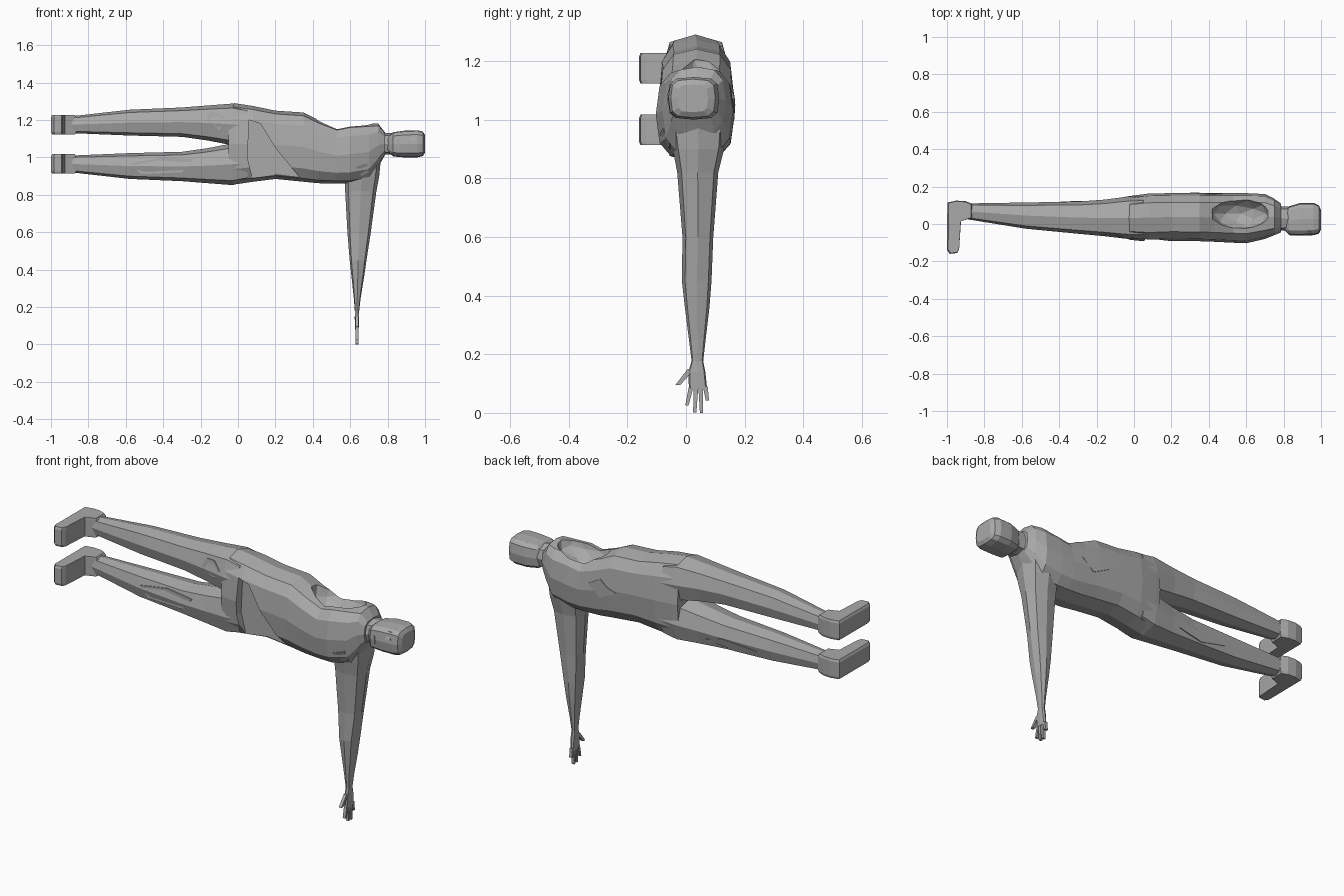
import bpy, bmesh, math
from mathutils import Vector

cube = bpy.data.objects.get("Cube")
if cube:
    bpy.data.objects.remove(cube, do_unlink=True)

MID = 1.07  # height of the body's line of symmetry
GREY = (.4, .4, .4, 1)
grey = bpy.data.materials.new("plain grey")
grey.diffuse_color = GREY
grey.use_nodes = True
grey.node_tree.nodes["Principled BSDF"].inputs["Base Color"].default_value = GREY


def finish(bm, name):
    bmesh.ops.recalc_face_normals(bm, faces=bm.faces)
    mesh = bpy.data.meshes.new(name)
    bm.to_mesh(mesh)
    bm.free()
    mesh.materials.append(grey)
    obj = bpy.data.objects.new(name, mesh)
    bpy.context.collection.objects.link(obj)
    return obj


def skin(name, rings):
    """Bridge equal rings of points and cap both ends."""
    bm = bmesh.new()
    rows = [[bm.verts.new(p) for p in ring] for ring in rings]
    count = len(rows[0])
    for low, high in zip(rows, rows[1:]):
        for i in range(count):
            j = (i + 1) % count
            bm.faces.new((low[i], low[j], high[j], high[i]))
    bm.faces.new(rows[0])
    bm.faces.new(rows[-1])
    return finish(bm, name)


def loft(name, sections, place, sides=8, power=.7):
    """Sections are (position, a min, a max, b min, b max)."""
    def rounded(v):
        return math.copysign(abs(v) ** power, v) if abs(v) > 1e-6 else 0
    rings = []
    for t, a0, a1, b0, b1 in sections:
        ring = []
        for i in range(sides):
            angle = math.tau * i / sides
            a = (a0 + a1) / 2 + rounded(math.cos(angle)) * (a1 - a0) / 2
            b = (b0 + b1) / 2 + rounded(math.sin(angle)) * (b1 - b0) / 2
            ring.append(place(t, a, b))
        rings.append(ring)
    return skin(name, rings)


def along_x(t, a, b):
    return (t, a, b)


def along_z(t, a, b):
    return (a, b, t)


def cut(obj, cutter):
    mod = obj.modifiers.new("tear", 'BOOLEAN')
    mod.operation = 'DIFFERENCE'
    mod.solver = 'EXACT'
    mod.object = cutter
    bpy.context.view_layer.objects.active = obj
    bpy.ops.object.modifier_apply(modifier=mod.name)
    bpy.data.objects.remove(cutter, do_unlink=True)


def patch(name, target, outline, side):
    """Thin ragged flap lying on a surface, outlined in x and z."""
    hits = []
    for x, z in outline:
        ok, spot, _, _ = target.ray_cast(Vector((x, side, z)), Vector((0, -side, 0)))
        if ok:
            hits.append(spot)
    if len(hits) > 2:
        lift = Vector((0, side * .004, 0))
        skin(name, [[p - lift for p in hits], [p + lift for p in hits]])


# Torso, from the hips to the base of the neck
torso = loft("torso", [
    (-.05, -.075, .145, .87, 1.275), (-.02, -.085, .15, .855, 1.29),
    (.08, -.095, .163, .87, 1.275), (.2, -.09, .165, .885, 1.25),
    (.35, -.092, .165, .87, 1.24), (.43, -.095, .165, .862, 1.2),
    (.53, -.1, .165, .86, 1.16), (.6, -.103, .165, .86, 1.175),
    (.7, -.08, .16, .88, 1.18), (.75, -.06, .135, .95, 1.18),
    (.785, -.045, .11, 1.01, 1.135)], along_x, 12)

# Open shoulder where the missing arm was
bm = bmesh.new()
bmesh.ops.create_icosphere(bm, subdivisions=2, radius=1)
for v in bm.verts:
    v.co = Vector((.57 + v.co.x * .16, .055 + v.co.y * .088, 1.2 + v.co.z * .12))
cut(torso, finish(bm, "shoulder_cutter"))

# Shallow tear across the belly
tear = [(.06, 1.2), (.12, 1.18), (.2, 1.05), (.35, .87), (.3, .84), (.09, .84), (.05, 1.0)]
cut(torso, skin("belly_cutter", [[(x, y, z) for x, z in tear] for y in (-.2, -.045)]))

# Neck and head
loft("neck", [(.73, -.04, .11, 1.0, 1.14), (.79, -.035, .095, 1.015, 1.13),
              (.85, -.03, .09, 1.015, 1.13)], along_x)
head = loft("head", [
    (.8, -.03, .07, 1.03, 1.11), (.83, -.06, .095, 1.005, 1.135),
    (.89, -.062, .113, 1.0, 1.143), (.96, -.06, .113, 1.0, 1.145),
    (.988, -.052, .1, 1.007, 1.138), (1.0, -.03, .075, 1.025, 1.12)],
    along_x, 12, .55)
patch("brow", head, [(.92, 1.09), (.95, 1.09), (.95, 1.13), (.93, 1.13)], -1)
patch("mouth", head, [(.85, 1.05), (.86, 1.05), (.86, 1.09), (.85, 1.09)], -1)

# Legs and feet, mirrored about the body's line of symmetry
legs = {}
for side, s in (("right", 1), ("left", -1)):
    def mirrored(t, a, b):
        return (t, a, MID + s * b)
    legs[side] = loft(side + "_leg", [
        (-.89, .025, .11, .06, .15), (-.58, -.025, .115, .047, .185),
        (-.3, -.052, .12, .04, .197), (-.16, -.065, .13, .02, .208),
        (-.03, -.08, .147, -.005, .218), (.05, -.08, .15, 0, .2)], mirrored)
    sole = [(-.865, .035), (-.865, .108), (-.9, .122), (-.95, .125), (-.998, .115),
            (-1, -.14), (-.985, -.16), (-.945, -.155), (-.935, -.135), (-.925, .015)]
    inset = [(-.935 + (x + .935) * .9, y * .97) for x, y in sole]
    skin(side + "_foot", [[mirrored(x, y, b) for x, y in shape] for shape, b in (
        (inset, .053), (sole, .065), (sole, .145), (inset, .157))])

# Left arm, reaching straight down
arm = loft("left_arm", [
    (1.0, .57, .765, -.06, .14), (.9, .57, .755, -.045, .13),
    (.82, .573, .74, -.03, .11), (.6, .585, .71, -.012, .093),
    (.45, .597, .687, -.014, .087), (.36, .607, .674, -.004, .08),
    (.25, .619, .656, .01, .067), (.17, .625, .647, .02, .058)], along_z)

# Hand: palm, four fingers and thumb
loft("left_palm", [(.18, .625, .647, .02, .058), (.14, .624, .648, .008, .066),
                   (.08, .626, .645, .01, .072)], along_z, 8, .5)


def digit(name, start, end, width):
    rings = []
    for (y, z), w in ((start, width), (end, width * .7)):
        rings.append([(.635 + dx * .008, y + dy * w, z)
                      for dx, dy in ((-1, -1), (1, -1), (1, 1), (-1, 1))])
    skin(name, rings)


tips = [(.003, .025), (.03, .002), (.053, 0), (.073, .042)]
for i, tip in enumerate(tips):
    digit("left_finger_%d" % (i + 1), (.018 + i * .016, .09), tip, .008)
digit("left_thumb", (.018, .15), (-.028, .095), .012)

# Ragged cloth flaps
patch("back_flap", torso, [(.3, 1.05), (.4, 1.0), (.47, 1.06), (.4, 1.1), (.36, 1.07)], 1)
patch("thigh_flap", legs["right"],
      [(-.17, 1.2), (-.1, 1.15), (-.06, 1.2), (-.1, 1.24), (-.15, 1.24)], -1)
patch("shin_flap", legs["left"],
      [(-.57, .97), (-.52, .91), (-.3, .92), (-.24, .99), (-.4, 1.0)], -1)
patch("calf_flap", legs["left"], [(-.5, .93), (-.3, .95), (-.2, .92), (-.35, .9)], 1)
patch("chest_flap", torso, [(.63, .95), (.66, .9), (.7, .92), (.69, .97)], -1)
